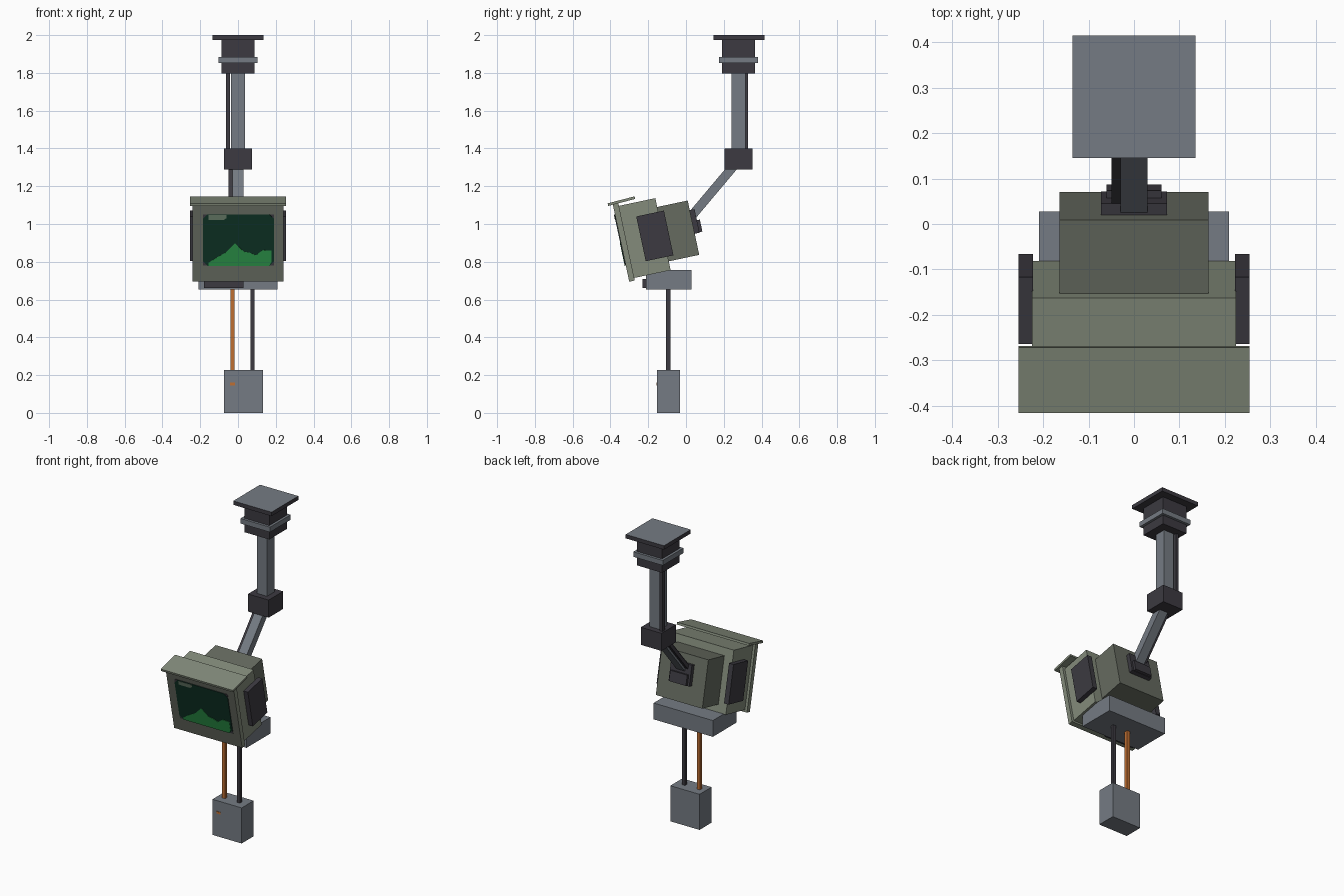
import bpy, bmesh
from math import radians, atan2
from mathutils import Matrix, Vector

default = bpy.data.objects.get("Cube")
if default:
    bpy.data.objects.remove(default)


def material(name, *rgb):
    lin = [((c / 255 + 0.055) / 1.055) ** 2.4 for c in rgb] + [1]
    m = bpy.data.materials.new(name)
    m.use_nodes = True
    m.diffuse_color = lin
    m.node_tree.nodes["Principled BSDF"].inputs["Base Color"].default_value = lin
    return m


SHELL = material("pale olive shell", 131, 139, 123)
OLIVE = material("dark olive", 102, 107, 96)
STEEL = material("grey steel", 117, 123, 131)
DARK = material("charcoal", 60, 58, 65)
ORANGE = material("orange cable", 190, 110, 50)
SCREEN = material("deep green screen", 14, 50, 37)
GLOW = material("bright green graph", 42, 142, 70)
GLINT = material("pale screen glint", 100, 120, 102)

# Local frame of the tilted monitor: origin at the middle of its front face
TILT = Matrix.Translation((0, -0.344, 0.899)) @ Matrix.Rotation(radians(12), 4, 'X')
WORLD = Matrix.Identity(4)


def finish(name, bm, frame, mat):
    bmesh.ops.recalc_face_normals(bm, faces=bm.faces)
    me = bpy.data.meshes.new(name)
    bm.to_mesh(me)
    bm.free()
    me.materials.append(mat)
    ob = bpy.data.objects.new(name, me)
    ob.matrix_world = frame
    bpy.context.collection.objects.link(ob)
    return ob


def box(name, x, y, z, mat, frame=WORLD):
    """Box spanning the given (low, high) ranges."""
    bm = bmesh.new()
    bmesh.ops.create_cube(bm, size=1)
    for v in bm.verts:
        v.co = [r[0] if c < 0 else r[1] for r, c in zip((x, y, z), v.co)]
    return finish(name, bm, frame, mat)


def beam(name, a, b, width, depth, mat):
    """Square bar between two points in a plane of constant x."""
    a, b = Vector(a), Vector(b)
    d = b - a
    frame = Matrix.Translation((a + b) / 2) @ Matrix.Rotation(atan2(-d.y, d.z), 4, 'X')
    h = d.length / 2
    return box(name, (-width / 2, width / 2), (-depth / 2, depth / 2), (-h, h), mat, frame)


def plate(name, outline, front, back, mat):
    """Thin outline on the monitor's front face."""
    bm = bmesh.new()
    face = bm.faces.new([bm.verts.new((x, front, z)) for x, z in outline])
    ext = bmesh.ops.extrude_face_region(bm, geom=[face])["geom"]
    bmesh.ops.translate(bm, vec=(0, back - front, 0),
                        verts=[v for v in ext if isinstance(v, bmesh.types.BMVert)])
    return finish(name, bm, TILT, mat)


def sym(w):
    return (-w, w)


# Ceiling mount
MY = 0.278


def mount(name, half, z, mat):
    box(name, sym(half), (MY - half, MY + half), z, mat)


cap = box("ceiling_plate", sym(0.135), (0.145, 0.415), (1.975, 2.0), DARK)
cap.data.materials.append(STEEL)
for p in cap.data.polygons:
    p.material_index = int(p.normal.z > 0.5)
mount("mount_block_upper", 0.088, (1.885, 1.975), DARK)
mount("mount_collar", 0.104, (1.853, 1.885), STEEL)
mount("mount_block_lower", 0.088, (1.796, 1.853), DARK)
mount("pole", 0.036, (1.4, 1.796), STEEL)
box("pole_cable", (-0.063, -0.042), (0.304, 0.327), (1.4, 1.796), DARK)
mount("elbow", 0.073, (1.288, 1.4), DARK)
beam("arm", (0, 0.255, 1.31), (0, 0.032, 1.045), 0.06, 0.048, STEEL)
beam("arm_cable", (-0.04, 0.255, 1.31), (-0.04, 0.045, 1.06), 0.02, 0.022, DARK)

# Monitor housing
bezel = box("bezel", sym(0.24), (0, 0.03), sym(0.209), SHELL, TILT)
bezel.data.materials.append(OLIVE)
for p in bezel.data.polygons:
    p.material_index = int(p.normal.y < -0.5)
box("front_housing", sym(0.224), (0.03, 0.227), sym(0.195), SHELL, TILT)
box("rear_housing", sym(0.164), (0.22, 0.392), sym(0.147), OLIVE, TILT)
hood = Matrix.Translation((0, -0.342, 1.121)) @ Matrix.Rotation(radians(14.5), 4, 'X')
box("hood", sym(0.254), sym(0.074), sym(0.007), SHELL, hood)
for side, s in (("right", -1), ("left", 1)):
    box(side + "_side_panel", sorted((s * 0.222, s * 0.254)), (0.108, 0.258),
        sym(0.121), DARK, TILT)

# Rear bracket that holds the arm
box("bracket_plate", sym(0.073), (0.392, 0.418), (-0.033, 0.095), DARK, TILT)
box("bracket_step", sym(0.06), (0.418, 0.434), (-0.03, 0.035), DARK, TILT)

# Screen, drawn as stacked thin plates
c = 0.024
x0, x1, z0, z1 = -0.185, 0.19, -0.122, 0.156
plate("screen_surround", [(x0, z0), (x1, z0), (x1, z1), (x0, z1)], -0.002, 0.004, DARK)
plate("screen", [(x0, z0 + c), (x0 + c, z0), (x1 - c, z0), (x1, z0 + c),
                 (x1, z1 - c), (x1 - c, z1), (x0 + c, z1), (x0, z1 - c)],
      -0.004, 0.002, SCREEN)
ridge = [(0.178, -0.04), (0.13, -0.037), (0.095, -0.065), (0.06, -0.05), (0.03, -0.045),
         (-0.015, 0), (-0.065, -0.05), (-0.11, -0.075), (-0.155, -0.105)]
plate("screen_graph", [(-0.155, z0), (0.165, z0), (0.178, -0.1)] + ridge,
      -0.006, 0, GLOW)
plate("screen_glint", [(-0.155, 0.127), (-0.075, 0.127), (-0.06, 0.137),
                       (-0.06, 0.152), (-0.155, 0.152)], -0.006, 0, GLINT)

# Base under the monitor
box("base_tray", sym(0.209), (-0.212, 0.028), (0.653, 0.757), STEEL)
box("control_strip", (-0.18, 0.028), (-0.23, -0.212), (0.66, 0.708), DARK)

# Hanging cables and counterweight box
for name, x, mat in (("orange_cable", -0.029, ORANGE), ("dark_cable", 0.076, DARK)):
    box(name, (x - 0.011, x + 0.011), (-0.105, -0.083), (0.22, 0.66), mat)
box("hanging_box", (-0.073, 0.133), (-0.153, -0.032), (0, 0.227), STEEL)
box("box_indicator", (-0.043, -0.015), (-0.156, -0.152), (0.146, 0.16), ORANGE)
